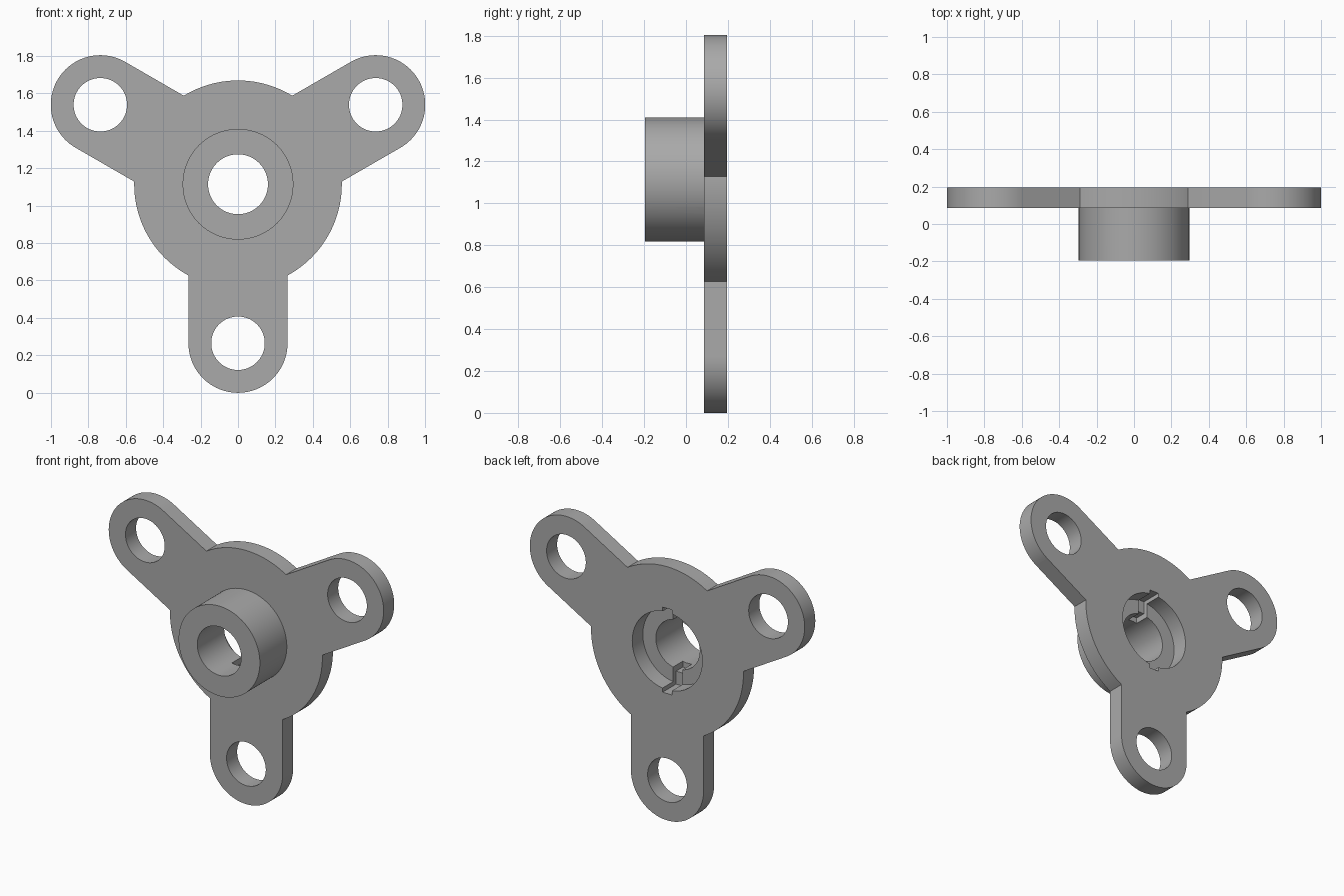
import bpy, math
from mathutils import Matrix, Vector

old = bpy.data.objects.get("Cube")
if old:
    bpy.data.objects.remove(old, do_unlink=True)

CZ = 1.114               # height of the hub axis
FRONT, BACK = -0.195, 0.195
PLATE_FRONT = 0.085
ARM = 0.85               # hub axis to arm hole
OVER = 0.05              # cutter overshoot
ANGLES = [math.radians(a) for a in (30, 150, 270)]

grey = bpy.data.materials.new("plain grey")
grey.use_nodes = True
grey.diffuse_color = (0.4, 0.4, 0.4, 1)
grey.node_tree.nodes["Principled BSDF"].inputs["Base Color"].default_value = (0.4, 0.4, 0.4, 1)


def cylinder(name, radius, y0, y1, x=0, z=CZ, sides=96):
    bpy.ops.mesh.primitive_cylinder_add(
        vertices=sides, radius=radius, depth=y1 - y0,
        location=(x, (y0 + y1) / 2, z), rotation=(math.pi / 2, 0, 0))
    ob = bpy.context.object
    ob.name = name
    return ob


def box(name, size, centre, angle=0):
    bpy.ops.mesh.primitive_cube_add(size=1, location=centre, rotation=(0, -angle, 0))
    ob = bpy.context.object
    ob.name = name
    ob.scale = size
    return ob


def combine(target, tool, operation):
    mod = target.modifiers.new(operation.lower(), 'BOOLEAN')
    mod.operation, mod.solver, mod.object = operation, 'EXACT', tool
    bpy.context.view_layer.objects.active = target
    bpy.ops.object.modifier_apply(modifier=mod.name)
    bpy.data.objects.remove(tool, do_unlink=True)


# Round plate with three round-ended arms
body = cylinder("three_arm_hub", 0.555, PLATE_FRONT, BACK, sides=128)
mid = (PLATE_FRONT + BACK) / 2
for a in ANGLES:
    c, s = math.cos(a), math.sin(a)
    arm = box("arm", (ARM, BACK - PLATE_FRONT, 0.53), (c * ARM / 2, mid, CZ + s * ARM / 2), a)
    tip = cylinder("arm_tip", 0.265, PLATE_FRONT, BACK, c * ARM, CZ + s * ARM)
    combine(arm, tip, 'UNION')
    combine(body, arm, 'UNION')

# Front sleeve
combine(body, cylinder("sleeve", 0.296, FRONT, mid), 'UNION')

# Arm holes, through bore and rear recess
for a in ANGLES:
    combine(body, cylinder("arm_hole", 0.143, FRONT, BACK + OVER,
                           math.cos(a) * ARM, CZ + math.sin(a) * ARM, 64), 'DIFFERENCE')
combine(body, cylinder("bore", 0.16, FRONT - OVER, BACK + OVER), 'DIFFERENCE')
combine(body, cylinder("recess", 0.255, PLATE_FRONT, BACK + OVER), 'DIFFERENCE')

# Stepped key slots above and below the bore
for reach, start in ((0.28, 0.055), (0.195, -0.015)):
    end = BACK + OVER
    combine(body, box("key_slot", (0.068, end - start, 2 * reach),
                      (0, (start + end) / 2, CZ)), 'DIFFERENCE')

# Finish
body.data.materials.clear()
body.data.materials.append(grey)
for p in body.data.polygons:
    p.material_index = 0
bpy.ops.object.select_all(action='DESELECT')
body.select_set(True)
bpy.context.view_layer.objects.active = body
bpy.ops.object.shade_smooth_by_angle(angle=math.radians(30))
